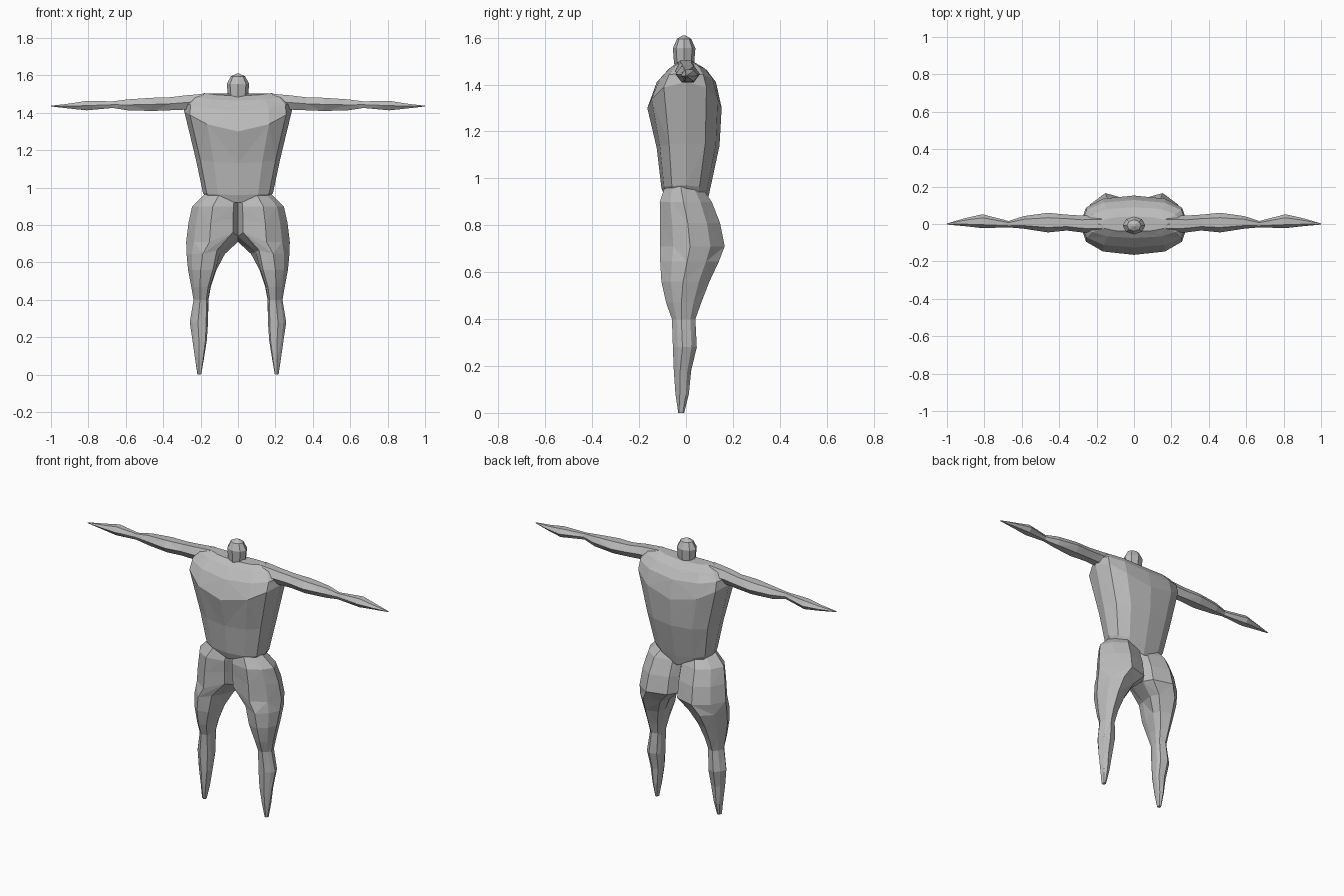
import bpy, bmesh, math
from mathutils import Vector

if "Cube" in bpy.data.objects:
    bpy.data.objects.remove(bpy.data.objects["Cube"])

grey = bpy.data.materials.new("plain grey")
grey.diffuse_color = (0.5, 0.5, 0.5, 1)
grey.use_nodes = True
grey.node_tree.nodes["Principled BSDF"].inputs["Base Color"].default_value = grey.diffuse_color


def loft(name, rings, mirror=False, flip=False):
    """Skin equal-length rings, cap both ends, facet into triangles."""
    bm = bmesh.new()
    vr = [[bm.verts.new(p) for p in r] for r in rings]
    n = len(vr[0])
    for k, (a, b) in enumerate(zip(vr, vr[1:])):
        for i in range(n):
            j = (i + 1) % n
            if (i + k) % 2:
                tris = ((a[i], a[j], b[j]), (a[i], b[j], b[i]))
            else:
                tris = ((a[i], a[j], b[i]), (a[j], b[j], b[i]))
            for t in tris:
                # leave the centre plane open so mirrored halves join
                if not (mirror and all(abs(v.co.x) < 1e-4 for v in t)):
                    bm.faces.new(t)
    bm.faces.new(vr[0])
    bm.faces.new(vr[-1])
    bmesh.ops.remove_doubles(bm, verts=bm.verts, dist=1e-5)
    if mirror:
        geo = bm.verts[:] + bm.edges[:] + bm.faces[:]
        bmesh.ops.mirror(bm, geom=geo, axis='X', merge_dist=1e-4)
    if flip:
        bmesh.ops.scale(bm, vec=(-1, 1, 1), verts=bm.verts)
    bmesh.ops.recalc_face_normals(bm, faces=bm.faces)
    me = bpy.data.meshes.new(name)
    bm.to_mesh(me)
    bm.free()
    me.materials.append(grey)
    ob = bpy.data.objects.new(name, me)
    bpy.context.collection.objects.link(ob)
    return ob


# Torso: (z front, z side, z back, half width, y front, y back)
def torso_ring(zf, zs, zb, w, yf, yb, n=12):
    pts = []
    for i in range(n):
        a = math.tau * i / n
        c, s = math.cos(a), math.sin(a)
        x = w * math.copysign(abs(c) ** 0.8, c)
        y = (yb if s > 0 else -yf) * math.copysign(abs(s) ** 0.8, s)
        zc = zb if s > 0 else zf
        pts.append((x, y, zc + (zs - zc) * abs(c) ** 1.5))
    return pts


loft("torso", [torso_ring(*r) for r in (
    (0.92, 0.94, 0.88, 0.165, -0.09, 0.085),
    (0.96, 0.97, 0.94, 0.187, -0.105, 0.10),
    (1.13, 1.15, 1.14, 0.225, -0.125, 0.143),
    (1.30, 1.41, 1.30, 0.288, -0.165, 0.152),
    (1.41, 1.45, 1.41, 0.285, -0.125, 0.128),
    (1.465, 1.485, 1.46, 0.25, -0.075, 0.09),
    (1.49, 1.505, 1.49, 0.18, -0.04, 0.04),
)])


# Hips and legs: (z, inner x front, inner x back, outer x, y front, y back, front lift)
def leg_ring(z, xf, xb, xo, yf, yb, lift):
    m, xm = (yf + yb) / 2 - 0.01, (xf + xb) / 2
    h = yb - yf
    c = xo - (xo - xm) * 0.45
    return [(xo, m, z),
            (xo - 0.15 * (xo - xm), yb - 0.22 * h, z),
            (c, yb, z),
            (xb + 0.12 * (xo - xb), yb - 0.12 * h, z),
            (xb, yb - 0.32 * h, z),
            (xf, yf + 0.3 * h, z + lift * 0.6),
            (xf + 0.1 * (xo - xf), yf + 0.08 * h, z + lift),
            (c, yf, z),
            (xo - 0.15 * (xo - xm), yf + 0.2 * h, z)]


loft("hips_and_legs", [leg_ring(*r) for r in (
    (0.965, 0, 0, 0.18, -0.09, 0.065, -0.01),
    (0.90, 0, 0, 0.245, -0.112, 0.11, 0.0),
    (0.81, 0, 0, 0.265, -0.11, 0.145, 0.02),
    (0.71, 0, 0, 0.277, -0.11, 0.165, 0.05),
    (0.645, 0.095, 0.07, 0.275, -0.11, 0.14, 0.02),
    (0.56, 0.12, 0.115, 0.267, -0.105, 0.10, 0.0),
    (0.47, 0.15, 0.145, 0.25, -0.085, 0.065, 0.0),
    (0.40, 0.162, 0.158, 0.238, -0.06, 0.04, 0.0),
    (0.28, 0.16, 0.16, 0.258, -0.056, 0.046, 0.0),
    (0.18, 0.167, 0.167, 0.243, -0.052, 0.022, 0.0),
    (0.08, 0.183, 0.183, 0.229, -0.045, 0.012, 0.0),
    (0.0, 0.197, 0.197, 0.217, -0.033, -0.008, 0.0),
)], mirror=True)


# Arms: (x, z low, z high, y front, y back)
def arm_ring(x, z0, z1, y0, y1, n=6):
    cz, cy, rz, ry = (z0 + z1) / 2, (y0 + y1) / 2, (z1 - z0) / 2, (y1 - y0) / 2
    return [(x, cy + ry * math.cos(math.tau * i / n),
             cz + rz * 1.1 * math.sin(math.tau * i / n)) for i in range(n)]


arm = [arm_ring(*r) for r in (
    (0.17, 1.42, 1.505, -0.05, 0.05),
    (0.28, 1.415, 1.495, -0.045, 0.045),
    (0.36, 1.412, 1.485, -0.035, 0.05),
    (0.46, 1.408, 1.482, -0.045, 0.06),
    (0.59, 1.412, 1.473, -0.025, 0.042),
    (0.67, 1.425, 1.462, -0.018, 0.016),
    (0.81, 1.412, 1.465, -0.022, 0.052),
    (0.90, 1.422, 1.450, -0.012, 0.032),
    (1.00, 1.434, 1.438, -0.003, 0.003),
)]
loft("right_arm", arm)
loft("left_arm", arm, flip=True)

# Head: (z, radius)
loft("head", [[(r * math.cos(math.tau * i / 8), -0.008 + 0.8 * r * math.sin(math.tau * i / 8), z)
               for i in range(8)] for z, r in (
    (1.45, 0.045), (1.495, 0.054), (1.555, 0.06), (1.595, 0.038), (1.61, 0.006))])
